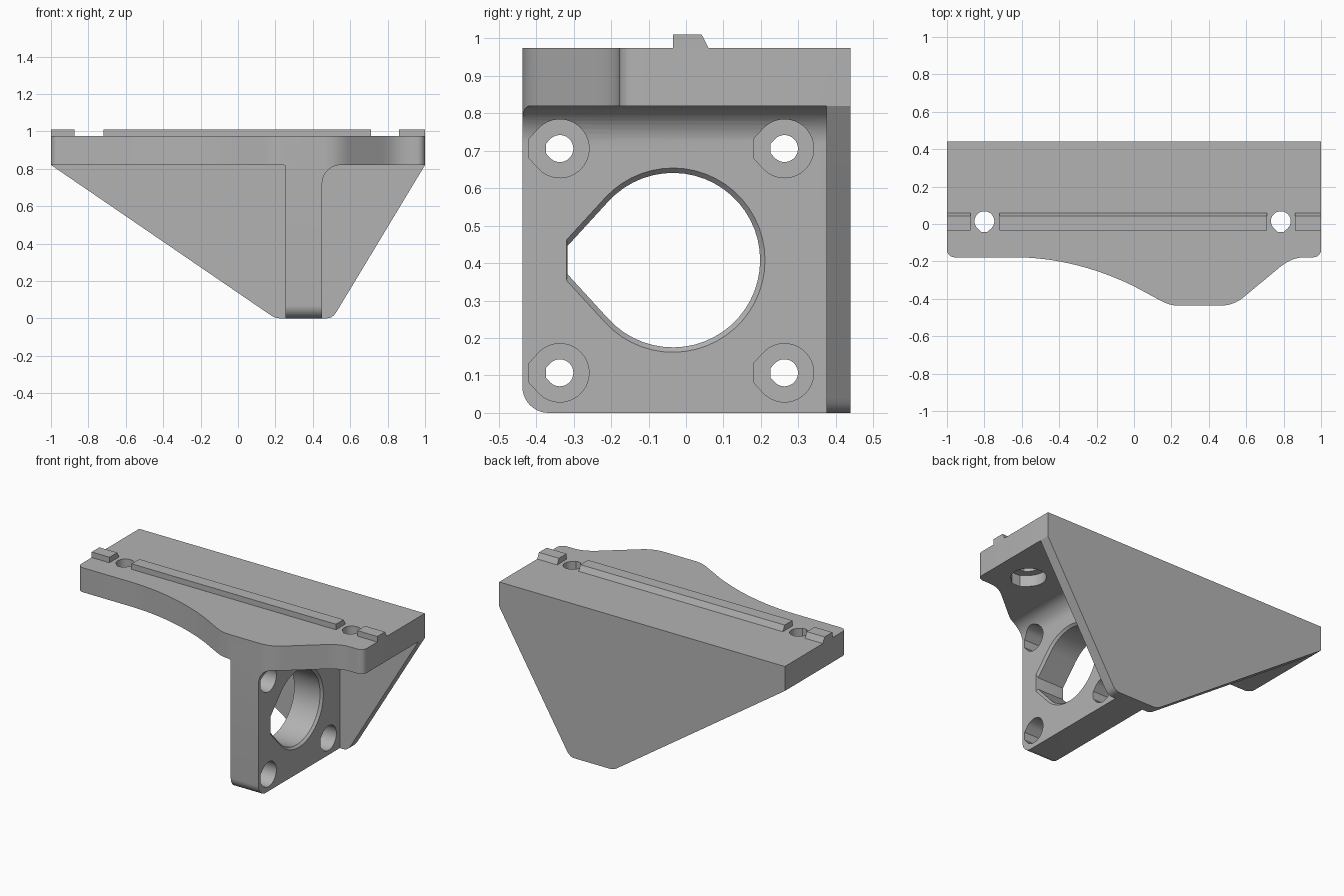
import bpy, math
from mathutils import Vector, Matrix, geometry

if "Cube" in bpy.data.objects:
    bpy.data.objects.remove(bpy.data.objects["Cube"])

grey = bpy.data.materials.new("plain grey")
grey.diffuse_color = (0.45, 0.45, 0.45, 1)
grey.use_nodes = True
grey.node_tree.nodes["Principled BSDF"].inputs["Base Color"].default_value = grey.diffuse_color

# Axis mappings from (u, v, depth) to world
AXES = {
    "x": lambda u, v, d: (d, u, v),
    "y": lambda u, v, d: (u, d, v),
    "z": lambda u, v, d: (u, v, d),
}


def loft(name, rings, axis):
    """Solid through a list of (outline, depth) rings along an axis."""
    n = len(rings[0][0])
    verts = [AXES[axis](u, v, d) for pts, d in rings for u, v in pts]
    faces = [list(range(n))[::-1], [(len(rings) - 1) * n + i for i in range(n)]]
    for k in range(len(rings) - 1):
        for i in range(n):
            j = (i + 1) % n
            faces.append([k * n + i, k * n + j, (k + 1) * n + j, (k + 1) * n + i])
    mesh = bpy.data.meshes.new(name)
    mesh.from_pydata(verts, [], faces)
    obj = bpy.data.objects.new(name, mesh)
    bpy.context.collection.objects.link(obj)
    bpy.context.view_layer.objects.active = obj
    bpy.ops.object.select_all(action="DESELECT")
    obj.select_set(True)
    bpy.ops.object.mode_set(mode="EDIT")
    bpy.ops.mesh.select_all(action="SELECT")
    bpy.ops.mesh.normals_make_consistent(inside=False)
    bpy.ops.object.mode_set(mode="OBJECT")
    mesh.materials.append(grey)
    return obj


def prism(name, pts, d0, d1, axis):
    return loft(name, [(pts, d0), (pts, d1)], axis)


def combine(target, tool, operation):
    mod = target.modifiers.new("join", "BOOLEAN")
    mod.operation, mod.solver, mod.object = operation, "EXACT", tool
    bpy.context.view_layer.objects.active = target
    bpy.ops.object.modifier_apply(modifier=mod.name)
    bpy.data.objects.remove(tool)


def curve(a, b, c, d, n=12):
    pts = geometry.interpolate_bezier(*[Vector((*p, 0)) for p in (a, b, c, d)], n)
    return [(p.x, p.y) for p in pts]


def arc(cx, cy, r, a0, a1, n=10):
    return [(cx + r * math.cos(math.radians(a0 + (a1 - a0) * i / n)),
             cy + r * math.sin(math.radians(a0 + (a1 - a0) * i / n))) for i in range(n + 1)]


def teardrop(cx, cy, r, flat):
    """Circle with a truncated point towards -u."""
    t = 42.5
    half = (1 / math.cos(math.radians(t)) - flat) / math.tan(math.radians(t)) * r
    return (arc(cx, cy, r, -180 + t, 180 - t, 40)
            + [(cx - flat * r, cy + half), (cx - flat * r, cy - half)])


# Top plate outline with a bulge over the motor plate
outline = ([(-1, 0.44)] + arc(-0.96, -0.138, 0.04, 180, 270, 6)
           + curve((-0.64, -0.178), (-0.40, -0.178), (-0.18, -0.245), (0, -0.333), 18)
           + curve((0.13, -0.403), (0.17, -0.425), (0.2, -0.437), (0.24, -0.437), 8)
           + curve((0.455, -0.437), (0.52, -0.437), (0.56, -0.415), (0.6, -0.38), 10)
           + curve((0.76, -0.247), (0.82, -0.195), (0.86, -0.178), (0.92, -0.178), 10)
           + arc(0.96, -0.138, 0.04, 270, 360, 6) + [(1, 0.44)])
bracket = prism("mount_bracket", outline, 0.82, 0.975, "z")

# Motor plate with a fillet under the top plate, trimmed to the outline
profile = ([(0.255, 0), (0.45, 0)] + arc(0.55, 0.72, 0.1, 180, 90, 12)
           + [(0.55, 0.9), (0.24, 0.9), (0.24, 0.82)] + arc(0.24, 0.805, 0.015, 90, 0, 4))
motor_plate = prism("motor_plate", profile, -0.46, 0.41, "y")
side = (arc(-0.367, 0.07, 0.07, 180, 270) + [(0.5, 0), (0.5, 0.95), (-0.437, 0.95)])
combine(motor_plate, prism("side_trim", side, 0.1, 0.8, "x"), "INTERSECT")
combine(motor_plate, prism("outline_trim", outline, -0.1, 1.0, "z"), "INTERSECT")

# Triangular back plate
back = ([(-1, 0.82)] + curve((0.16, 0.027), (0.185, 0.01), (0.2, 0), (0.225, 0), 6)
        + curve((0.475, 0), (0.5, 0), (0.515, 0.015), (0.53, 0.04), 6) + [(1, 0.82)])
combine(bracket, prism("back_plate", back, 0.375, 0.44, "y"), "UNION")
combine(bracket, motor_plate, "UNION")

# Motor opening with an eased edge
hole = teardrop(-0.035, 0.408, 0.233, 1.21)
eased = teardrop(-0.035, 0.408, 0.247, 1.15)
combine(bracket, loft("motor_opening", [(hole, 0.1), (hole, 0.436), (eased, 0.451),
                                        (eased, 0.6)], "x"), "DIFFERENCE")

# Motor screw holes with counterbores
for y in (-0.337, 0.263):
    for z in (0.107, 0.706):
        combine(bracket, prism("screw_hole", teardrop(y, z, 0.036, 1.04), 0.1, 0.7, "x"), "DIFFERENCE")
        combine(bracket, prism("screw_recess", teardrop(y, z, 0.078, 1.06), 0.34, 0.7, "x"), "DIFFERENCE")


# Vertical mounting holes, recessed from below, pointing to the front
def front_drop(x, y, r):
    return [(x + v, y + u) for u, v in teardrop(0, 0, r, 1.1)]


for x in (-0.8, 0.785):
    combine(bracket, prism("mount_hole", front_drop(x, 0.015, 0.053), 0.7, 1.1, "z"), "DIFFERENCE")
    combine(bracket, prism("mount_recess", front_drop(x, 0.015, 0.1), 0.7, 0.89, "z"), "DIFFERENCE")

# Locating rails on top
rail = [(-0.035, 0.975), (0.06, 0.975), (0.042, 1.01), (-0.035, 1.01)]
rails = [prism(f"rail_{i + 1}", rail, a, b, "x")
         for i, (a, b) in enumerate([(-1, -0.875), (-0.72, 0.71), (0.86, 1)])]

# Smooth the curved walls while keeping edges sharp
bpy.ops.object.select_all(action="DESELECT")
bracket.select_set(True)
bpy.context.view_layer.objects.active = bracket
bpy.ops.object.shade_smooth_by_angle(angle=math.radians(25))
